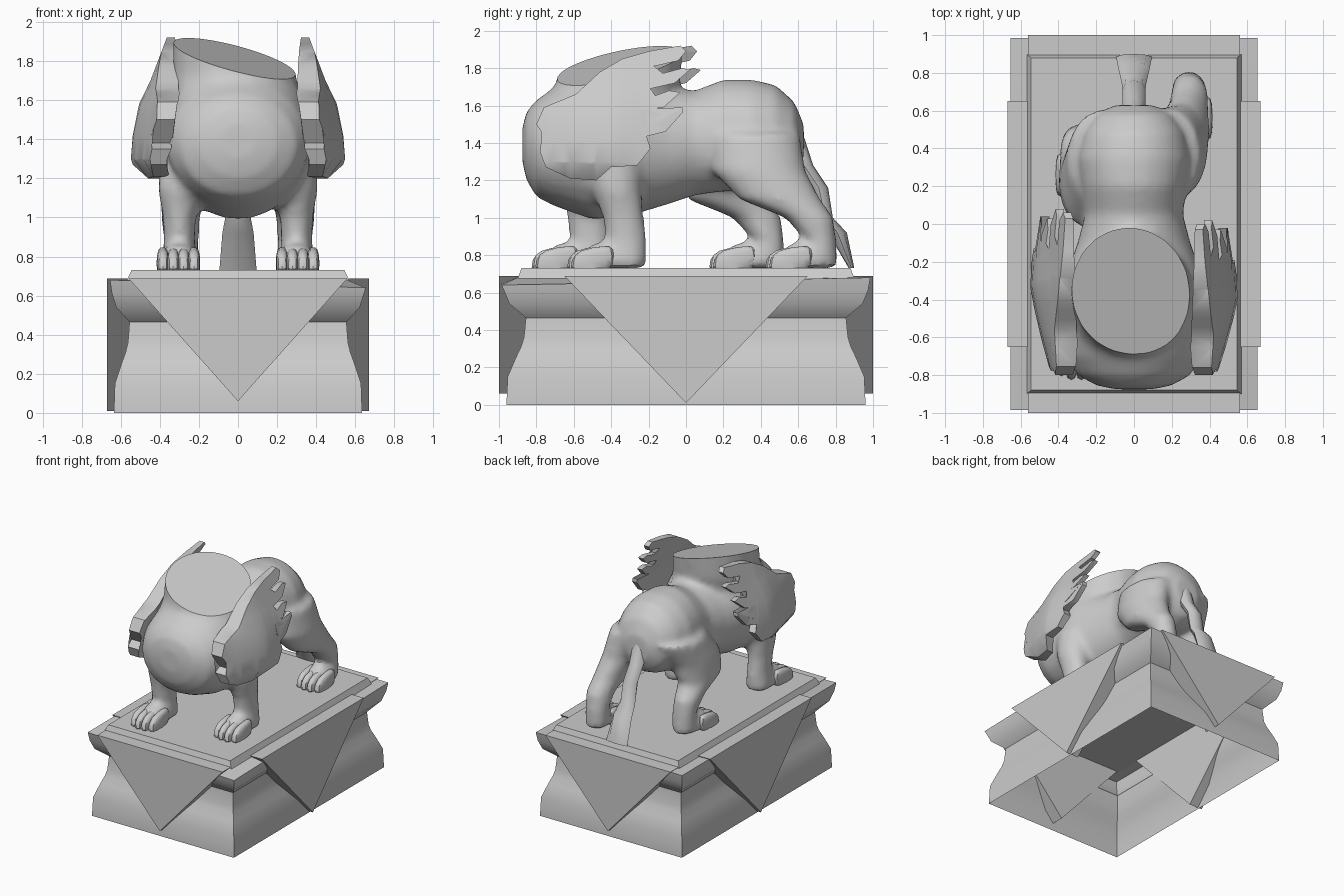
import bpy
import bmesh
import math
from mathutils import Vector

old = bpy.data.objects.get("Cube")
if old:
    bpy.data.objects.remove(old, do_unlink=True)

stone = bpy.data.materials.new("grey stone")
stone.use_nodes = True
stone.diffuse_color = (0.6, 0.6, 0.6, 1)
stone.node_tree.nodes["Principled BSDF"].inputs["Base Color"].default_value = (0.6, 0.6, 0.6, 1)


def finish(bm, name, angle=None):
    """Turn a bmesh into a named stone object, smooth below the given angle."""
    bmesh.ops.recalc_face_normals(bm, faces=bm.faces)
    mesh = bpy.data.meshes.new(name)
    bm.to_mesh(mesh)
    bm.free()
    mesh.materials.append(stone)
    obj = bpy.data.objects.new(name, mesh)
    bpy.context.collection.objects.link(obj)
    if angle:
        bpy.ops.object.select_all(action="DESELECT")
        obj.select_set(True)
        bpy.context.view_layer.objects.active = obj
        bpy.ops.object.shade_smooth_by_angle(angle=math.radians(angle))
    return obj


def skin(bm, rings, caps=(True, True)):
    """Bridge successive rings of points into a tube."""
    loops = [[bm.verts.new(p) for p in ring] for ring in rings]
    for a, b in zip(loops, loops[1:]):
        for i in range(len(a)):
            j = (i + 1) % len(a)
            bm.faces.new((a[i], a[j], b[j], b[i]))
    for loop, cap in zip((loops[0], loops[-1]), caps):
        if cap:
            bm.faces.new(loop)


def ellipse(center, u, v, sides=20):
    """Ring of points around a centre, spanned by two half-axis vectors."""
    turn = [2 * math.pi * i / sides for i in range(sides)]
    return [Vector(center) + Vector(u) * math.cos(t) + Vector(v) * math.sin(t) for t in turn]


def upright(bm, sections, sides=20):
    """Limb made of level ellipses: x, y, z, half width, half depth."""
    skin(bm, [ellipse((x, y, z), (w, 0, 0), (0, d, 0), sides) for x, y, z, w, d in sections])


def rectangle(hx, hy, z):
    return [Vector((sx * hx, sy * hy, z)) for sx, sy in ((-1, -1), (1, -1), (1, 1), (-1, 1))]


# Hollow moulded plinth with one chipped top corner
bm = bmesh.new()
profile = [(0, 0), (.005, .15), (.038, .25), (.06, .31), (.072, .36), (.08, .465),
           (.012, .54), (-.01, .61), (-.02, .68)]
rings = [rectangle(.635 - d, .96 - 1.3 * d, z) for d, z in profile]
rings[-1][1].z = .64
rings.append(rectangle(.56, .9, .68))
skin(bm, rings, (False, False))
finish(bm, "plinth", 30)

# Bevelled slab under the feet
bm = bmesh.new()
skin(bm, [rectangle(.57, .9, .675), rectangle(.545, .88, .73)])
finish(bm, "top_slab")


# Triangular cloths hanging on the four sides
def cloth(name, half, outer, inner, tip, turn):
    bm = bmesh.new()
    rings = []
    for depth in (outer, inner):
        corners = ((-half, .688), (half, .688), (0, tip))
        rings.append([Vector((a, -depth, z)) if not turn else Vector((depth, a, z))
                      for a, z in corners])
    skin(bm, rings)
    finish(bm, name)


for label, s in (("front", 1), ("back", -1)):
    cloth(label + "_cloth", .56, s * 1.0, s * .855, .06, False)
for label, s in (("left", 1), ("right", -1)):
    cloth(label + "_cloth", .65, s * .67, s * .555, .01, True)

# Body: barrel torso, neck and four legs fused into one skin
bm = bmesh.new()
torso = [(-.875, 1.39, .1, .09), (-.855, 1.385, .2, .18), (-.8, 1.37, .3, .26),
         (-.7, 1.38, .36, .32), (-.5, 1.41, .38, .42), (-.3, 1.4, .37, .39),
         (-.1, 1.38, .3, .31), (.05, 1.4, .26, .28), (.2, 1.44, .28, .3),
         (.35, 1.44, .3, .3), (.48, 1.43, .27, .28), (.58, 1.41, .21, .21), (.63, 1.4, .1, .1)]
skin(bm, [ellipse((0, y, z), (w, 0, 0), (0, 0, h), 28) for y, z, w, h in torso])
upright(bm, [(0, -.47, 1.4, .37, .37), (0, -.43, 1.58, .34, .36),
             (-.02, -.36, 1.73, .315, .33), (-.02, -.33, 2.1, .31, .33)])

front_leg = [(.25, -.38, 1.35, .15, .16), (.29, -.37, 1.15, .12, .13), (.3, -.335, 1, .085, .11),
             (.3, -.32, .88, .08, .11), (.3, -.32, .73, .1, .11)]
hind_leg = [(.18, .36, 1.45, .17, .25), (.24, .39, 1.25, .15, .25), (.28, .5, 1.1, .12, .22),
            (.295, .66, 1, .1, .13), (.29, .72, .88, .09, .085), (.29, .71, .73, .09, .1)]
# name, sections, side, step along y, toe position
legs = [("left_front", front_leg, 1, 0, -.53), ("right_front", front_leg, -1, -.19, -.53),
        ("left_hind", hind_leg, 1, 0, .53), ("right_hind", hind_leg, -1, -.28, .51)]
for name, sections, side, step, toe_y in legs:
    upright(bm, [(side * x, y + step * min(1, max(0, (1.45 - z) / .35)), z, w, d)
                 for x, y, z, w, d in sections])
    # Instep joining the leg to its toes
    upright(bm, [(side * .3, toe_y + step + .1, z, r * .75, r) for z, r in
                 ((.73, .14), (.8, .13), (.86, .08))])
draft = finish(bm, "body_draft")
remesh = draft.modifiers.new("fuse", "REMESH")
remesh.mode = "VOXEL"
remesh.voxel_size = .025
smooth = draft.modifiers.new("soften", "SMOOTH")
smooth.factor = .5
smooth.iterations = 7

# Cut the neck off on a slant and close it
bm = bmesh.new()
bm.from_object(draft, bpy.context.evaluated_depsgraph_get())
bpy.data.objects.remove(draft, do_unlink=True)
cut = bmesh.ops.bisect_plane(bm, geom=bm.verts[:] + bm.edges[:] + bm.faces[:],
                             plane_co=(0, -.33, 1.815), plane_no=(.25, -.2, 1), clear_outer=True)
rim = [e for e in cut["geom_cut"] if isinstance(e, bmesh.types.BMEdge)]
bmesh.ops.holes_fill(bm, edges=rim, sides=0)
finish(bm, "body", 35)


# Paws: four blunt toes each, flat underneath
def blunt(c):
    return math.copysign(abs(c) ** .7, c)


for name, sections, side, step, toe_y in legs:
    bm = bmesh.new()
    for i in range(4):
        spread = i - 1.5
        made = bmesh.ops.create_uvsphere(bm, u_segments=12, v_segments=8, radius=1)
        for v in made["verts"]:
            v.co.x = side * .305 + spread * .053 + blunt(v.co.x) * .032
            slope = .03 * v.co.y
            v.co.y = toe_y + step + abs(spread) * .02 + blunt(v.co.y) * .115
            v.co.z = max(.73, .765 + slope + blunt(v.co.z) * .075)
    finish(bm, name + "_paw", 40)

# Tail hanging down the rump to a flared tuft
bm = bmesh.new()
upright(bm, [(0, .5, 1.58, .06, .06), (0, .575, 1.42, .06, .06), (0, .63, 1.28, .06, .05),
             (0, .71, 1.16, .06, .05), (0, .745, 1, .065, .04), (0, .81, .92, .08, .05),
             (0, .885, .73, .095, .015)], 8)
finish(bm, "tail", 50)

# Mane locks: thick curled plates with fingers swept back
outline = [(-.8, 1.5), (-.72, 1.38), (-.78, 1.35), (-.75, 1.27), (-.62, 1.21), (-.48, 1.2),
           (-.4, 1.27), (-.26, 1.28), (-.19, 1.37), (-.23, 1.43), (-.11, 1.46), (-.02, 1.56),
           (-.02, 1.59), (-.21, 1.47), (-.24, 1.5), (-.24, 1.58), (-.12, 1.59), (-.03, 1.67),
           (-.09, 1.68), (-.2, 1.64), (-.19, 1.69), (-.06, 1.72), (.02, 1.79), (-.02, 1.8),
           (-.17, 1.76), (-.17, 1.81), (-.04, 1.84), (0, 1.89), (-.03, 1.92), (-.2, 1.89),
           (-.34, 1.85), (-.46, 1.78), (-.59, 1.66), (-.76, 1.59)]


def sheet(y, z):
    """Outer and inner x of a lock: leans in at the top, front and bottom, thins at the rim."""
    lean = .13 * max(0, z - 1.3) + .25 * max(0, z - 1.58) + .22 * max(0, -.4 - y)
    puff = max(0, 1 - ((y + .45) / .35) ** 2 - ((z - 1.42) / .24) ** 2)
    outer = .53 - lean - .7 * max(0, 1.28 - z) + .025 * puff
    thick = .05 + .09 * min(1, max(0, (-y - .1) / .5)) - .3 * max(0, -.7 - y)
    return outer, outer - thick * (.85 + .15 * puff) + .3 * max(0, 1.35 - z)


for label, side, shift in (("left", 1, 0), ("right", -1, .06)):
    bm = bmesh.new()
    skin(bm, [[Vector((x, y, z)) for y, z in outline] for x in (0, 1)])
    bmesh.ops.triangulate(bm, faces=bm.faces[:])
    slices = [((0, y, 0), (0, 1, 0)) for y in (-.65, -.5, -.35, -.2)]
    slices += [((0, 0, z), (0, 0, 1)) for z in (1.3, 1.42, 1.58, 1.7)]
    for point, normal in slices:
        bmesh.ops.bisect_plane(bm, geom=bm.verts[:] + bm.edges[:] + bm.faces[:],
                               plane_co=point, plane_no=normal)
    for v in bm.verts:
        outer, inner = sheet(v.co.y, v.co.z)
        v.co.x = side * (outer if v.co.x > .5 else inner)
        # The right lock sits a little further back
        v.co.y += shift * min(1, max(0, (v.co.y + .8) / .4))
    bmesh.ops.triangulate(bm, faces=bm.faces[:])
    finish(bm, label + "_mane_lock", 35)
